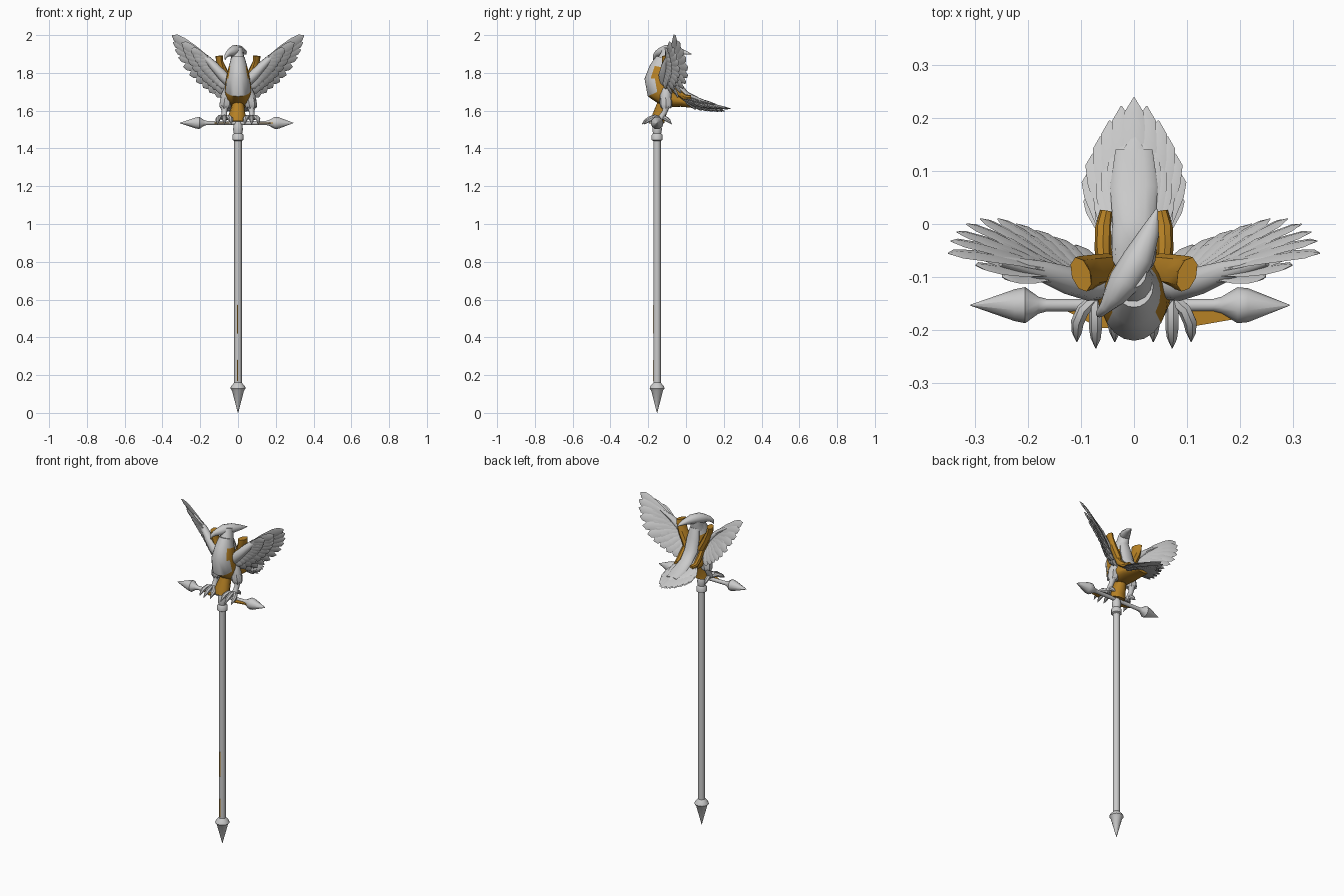
import bpy, bmesh, math
from mathutils import Vector


def material(name, rgb):
    m = bpy.data.materials.new(name)
    m.diffuse_color = (*rgb, 1)
    return m


GREY = material("silver grey", (0.59, 0.59, 0.59))
GOLD = material("dark gold", (0.47, 0.22, 0.018))


def loft(bm, secs, n=10, up=(0, 0, 1)):
    """Skin elliptical rings (x, y, z, half_width, half_depth) along a path."""
    pts = [Vector(s[:3]) for s in secs]
    rings = []
    for i, s in enumerate(secs):
        t = (pts[min(i + 1, len(pts) - 1)] - pts[max(i - 1, 0)]).normalized()
        side = t.cross(Vector(up)).normalized()
        depth = side.cross(t)
        ring = []
        for k in range(n):
            a = math.tau * k / n
            ring.append(bm.verts.new(pts[i] + side * s[3] * math.cos(a) + depth * s[-1] * math.sin(a)))
        rings.append(ring)
    for r, q in zip(rings, rings[1:]):
        for k in range(n):
            bm.faces.new((r[k], r[(k + 1) % n], q[(k + 1) % n], q[k]))
    bm.faces.new(rings[0])
    bm.faces.new(rings[-1])


def feather(bm, root, tip, w, up, bow=0.0):
    """Flat pointed blade from root to tip, bowed along up."""
    r, t, u = Vector(root), Vector(tip), Vector(up).normalized()
    secs = []
    for f, k in ((0, .5), (.35, .85), (.7, 1), (.9, .8), (1, .06)):
        p = r.lerp(t, f) + u * bow * math.sin(f * math.pi)
        secs.append((*p, w * k, .005 * k + .001))
    loft(bm, secs, 4, up)


def finish(name, bm, mat=GREY, rule=None, angle=40):
    bmesh.ops.recalc_face_normals(bm, faces=bm.faces)
    me = bpy.data.meshes.new(name)
    if rule:
        for f in bm.faces:
            f.material_index = int(rule(f.calc_center_median(), f.normal))
    bm.to_mesh(me)
    bm.free()
    ob = bpy.data.objects.new(name, me)
    bpy.context.collection.objects.link(ob)
    me.materials.append(mat)
    if rule:
        me.materials.append(GOLD)
    bpy.ops.object.select_all(action='DESELECT')
    ob.select_set(True)
    bpy.context.view_layer.objects.active = ob
    bpy.ops.object.shade_smooth_by_angle(angle=math.radians(angle))
    return ob


def tube(name, secs, n=12, up=(0, 0, 1), **kw):
    bm = bmesh.new()
    loft(bm, secs, n, up)
    return finish(name, bm, **kw)


def plate(name, outline, z, thick=.005):
    """Thin gold horizontal plate."""
    bm = bmesh.new()
    f = bm.faces.new([bm.verts.new((x, y, z)) for x, y in outline])
    ext = bmesh.ops.extrude_face_region(bm, geom=[f])["geom"]
    bmesh.ops.translate(bm, vec=(0, 0, thick), verts=[v for v in ext if isinstance(v, bmesh.types.BMVert)])
    finish(name, bm, GOLD)


# Pole with spear foot and collar
PY = -.153
profile = [(0, .001), (.118, .032), (.13, .041), (.142, .036), (.16, .02), (1.44, .02), (1.445, .03),
           (1.47, .03), (1.48, .022), (1.50, .026), (1.52, .024), (1.545, .016)]
tube("pole", [(0, PY, z, r) for z, r in profile], 14, (0, 1, 0))

# Worn gilding streaks on the pole front
for i, (z0, z1) in enumerate(((.17, .28), (.42, .57))):
    tube("pole_streak_%d" % i, [(-.003, PY - .0195, z0, .003, .002), (-.003, PY - .0195, z1, .003, .002)],
         4, (0, 1, 0), mat=GOLD)

# Crossbar with an arrowhead at each end
bar = [(-.308, .001), (-.225, .03), (-.205, .034), (-.18, .016), (-.165, .012),
       (.15, .012), (.165, .016), (.195, .034), (.215, .032), (.293, .001)]
tube("crossbar", [(x, PY, 1.535, r) for x, r in bar], 10)

# Gilded plates beside the crossbar
plate("right_bar_plate", ((.1, -.162), (.1, -.195), (.22, -.174), (.215, -.165)), 1.532)
plate("left_bar_plate", ((-.125, -.165), (-.065, -.196), (-.045, -.196), (-.045, -.16)), 1.532)

# Body: grey breast and back, gold flanks and belly
tube("body", [(0, -.118, 1.88, .036, .04), (0, -.13, 1.83, .05, .062), (0, -.14, 1.77, .063, .08),
              (0, -.13, 1.71, .07, .08), (0, -.09, 1.665, .068, .055), (0, -.02, 1.65, .064, .03),
              (0, .08, 1.622, .04, .012)], 20, (0, 1, .3),
     rule=lambda c, n: c.z < 1.83 and c.y > -.168 and (abs(n.x) > .5 or n.z < -.25))
tube("lower_belly", [(0, -.1, 1.69, .04, .04), (0, -.12, 1.63, .032, .036), (-.005, -.145, 1.57, .046, .036),
                     (-.005, -.15, 1.54, .046, .038)], 10, (0, 1, 0), mat=GOLD)

# Neck and turned head with hooked beak and swept crest
tube("neck", [(0, -.135, 1.79, .055, .055), (0, -.118, 1.85, .042, .046), (-.003, -.1, 1.89, .034, .038),
              (-.005, -.092, 1.93, .029, .03)], 14, (0, 1, 0))
tube("head", [(.043, .028, 1.9, .002, .002), (.03, -.015, 1.91, .018, .014), (.008, -.065, 1.918, .029, .027),
              (-.018, -.108, 1.918, .03, .03), (-.037, -.136, 1.91, .022, .023),
              (-.052, -.155, 1.902, .013, .016), (-.064, -.168, 1.888, .008, .01),
              (-.069, -.174, 1.868, .001, .001)], 12)

# Wing feather tips, from the leading feather inward
tips = [(.35, -.055, 1.998), (.345, -.032, 1.962), (.334, -.015, 1.922), (.316, 0, 1.88), (.29, .01, 1.832),
        (.257, .01, 1.788), (.222, 0, 1.752), (.185, -.012, 1.722), (.15, -.025, 1.695), (.11, -.04, 1.67)]

for side, s in (("right", 1), ("left", -1)):
    def m(p):
        return (s * p[0],) + tuple(p[1:])

    up = m((.3, -1, -.35))
    shoulder, wrist = Vector((.07, -.105, 1.765)), Vector((.165, -.085, 1.88))
    bm = bmesh.new()
    for i, tip in enumerate(tips):
        root = wrist.lerp(shoulder, i / 9)
        tip = Vector(tip)
        feather(bm, m(root), m(tip), .026, up, -.006)
        # shorter coverts layered on the front and back
        for f, dy, w in ((.72, -.014, .025), (.45, -.028, .023), (.6, .012, .025)):
            end = root.lerp(tip, f) + Vector((0, dy, -.006))
            feather(bm, m(root + Vector((0, dy * .6, 0))), m(end), w, up, .004)
    finish(side + "_wing_feathers", bm)

    # Wing arm along the leading edge
    tube(side + "_wing_arm", [m(p) for p in ((.045, -.11, 1.75, .03, .03), (.085, -.115, 1.79, .03, .028),
         (.125, -.106, 1.835, .026, .024), (.17, -.09, 1.88, .02, .017), (.25, -.07, 1.935, .01, .008))], 10)

    # Gold shoulder web between body and wing
    tube(side + "_shoulder_web", [m(p) for p in ((.045, -.085, 1.74, .03, .025), (.08, -.09, 1.81, .032, .024),
         (.097, -.094, 1.86, .034, .018), (.1, -.095, 1.89, .034, .018))], 8, mat=GOLD)

    # Gold flank strip running from the back to the tail
    tube(side + "_flank_strip", [m(p) for p in ((.055, -.09, 1.75, .014, .02), (.058, -.05, 1.705, .016, .018),
         (.058, -.01, 1.672, .016, .016), (.052, .024, 1.668, .012, .014))], 8, mat=GOLD)

    # Leg with feathered thigh
    tube(side + "_leg", [m(p) for p in ((.045, -.105, 1.71, .03), (.062, -.108, 1.67, .032),
         (.07, -.105, 1.625, .022), (.072, -.112, 1.595, .014), (.072, -.135, 1.56, .016))], 10, (0, 1, 0))
    bm = bmesh.new()
    for k in range(7):
        a = math.tau * k / 7
        c, d = math.cos(a), math.sin(a)
        feather(bm, (s * .06 + .026 * c, -.108 + .026 * d, 1.68),
                (s * .07 + .024 * c, -.105 + .024 * d, 1.612), .014, (c, d, 0), .004)
    finish(side + "_thigh_feathers", bm)

    # Talons gripping the bar
    bm = bmesh.new()
    for dx, y1, y2 in ((-.034, -.185, -.222), (0, -.195, -.234), (.034, -.185, -.222), (0, -.105, -.075)):
        x = .072
        loft(bm, [m(p) for p in ((x, -.14, 1.56, .012), (x + dx * .7, (y1 - .14) / 2, 1.566, .013),
                  (x + dx, y1, 1.556, .013), (x + dx * 1.05, (y1 + y2) / 2, 1.545, .01),
                  (x + dx * 1.05, y2, 1.528, .001))], 7)
    finish(side + "_talons", bm)

# Tail fan: layered feathers
bm = bmesh.new()
fan = [(0, .238), (.024, .222), (.046, .195), (.063, .165), (.078, .132), (.086, .098), (.083, .06)]
for x, y in fan:
    for s in ((1, -1) if x else (1,)):
        z = 1.612 - .2 * x + .15 * (.22 - y)
        feather(bm, (s * x * .45, -.04, 1.672), (s * x, y, z), .023, (0, .25, 1))
        feather(bm, (s * x * .4, -.05, 1.69), (s * x * .72, y * .7, z + .02), .022, (0, .25, 1), .003)
        feather(bm, (s * x * .5, -.01, 1.65), (s * x * .9, y * .87, z - .012), .02, (0, .25, 1))
finish("tail_feathers", bm)

# Back plumage between the wings, running onto the tail
tube("back_plumage", [(0, -.085, 1.86, .03, .02), (0, -.07, 1.8, .04, .025), (0, -.05, 1.73, .042, .028),
                      (0, 0, 1.682, .04, .02), (0, .07, 1.655, .045, .012), (0, .14, 1.635, .035, .006)],
     12, (0, 1, .5))
